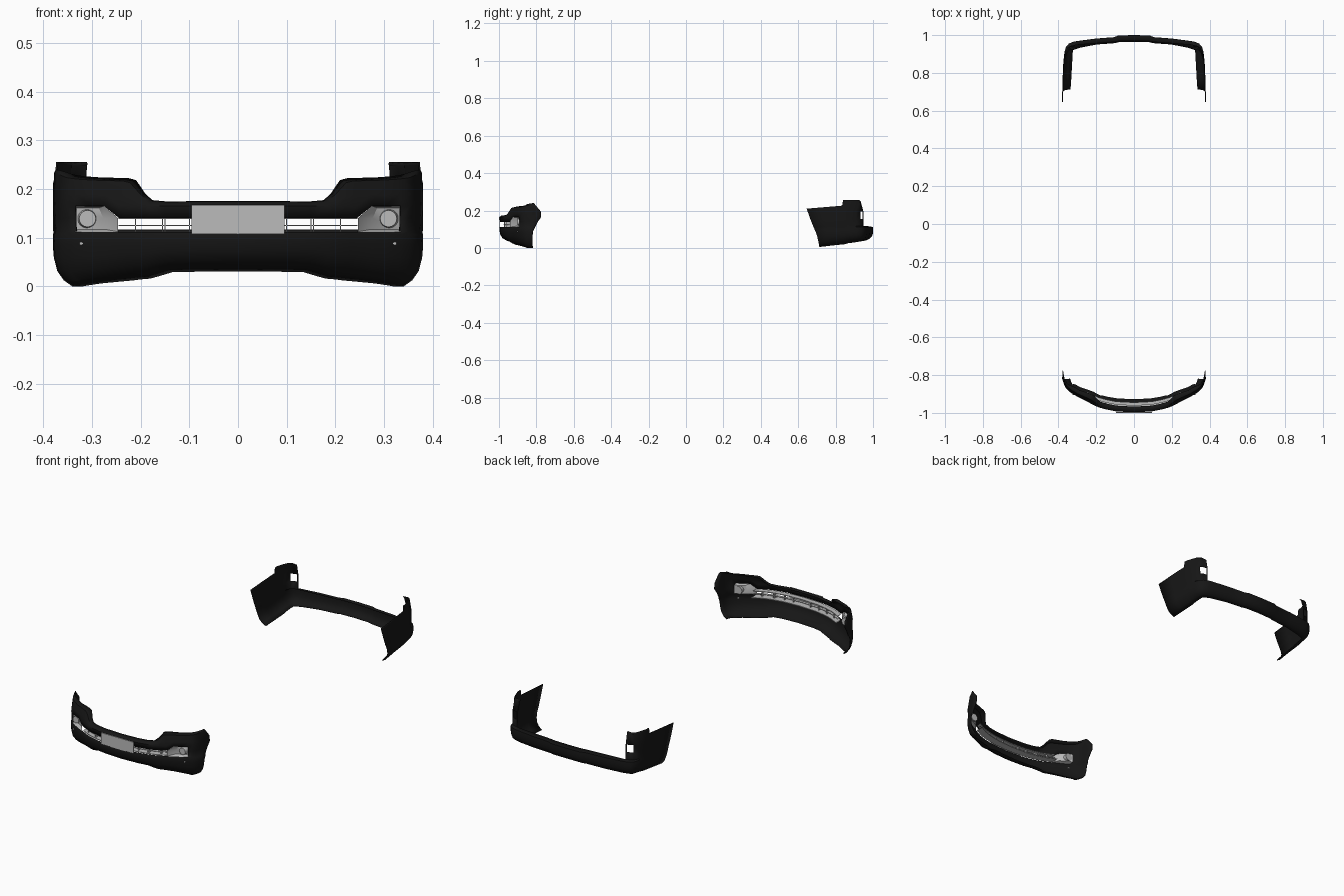
import bpy, bmesh, math
from mathutils import Vector

if "Cube" in bpy.data.objects:
    bpy.data.objects.remove(bpy.data.objects["Cube"])


def material(name, c):
    m = bpy.data.materials.new(name)
    m.diffuse_color = (c, c, c, 1)
    m.use_nodes = True
    m.node_tree.nodes["Principled BSDF"].inputs["Base Color"].default_value = m.diffuse_color
    return m


BLACK = material("black_plastic", 0.008)
SILVER = material("silver_plastic", 0.5)


def interp(table, t):
    if t <= table[0][0]:
        return table[0][1]
    for (a, p), (b, q) in zip(table, table[1:]):
        if t <= b:
            return p + (q - p) * (t - a) / (b - a)
    return table[-1][1]


def finish(bm, name, mat, mirror=True, thick=0):
    me = bpy.data.meshes.new(name)
    bm.to_mesh(me)
    bm.free()
    ob = bpy.data.objects.new(name, me)
    bpy.context.collection.objects.link(ob)
    me.materials.append(mat)
    bpy.ops.object.select_all(action='DESELECT')
    ob.select_set(True)
    bpy.context.view_layer.objects.active = ob
    bpy.ops.object.shade_smooth_by_angle(angle=math.radians(35))
    if mirror:
        ob.modifiers.new("mirror", 'MIRROR').merge_threshold = 0.0005
    if thick:
        s = ob.modifiers.new("wall", 'SOLIDIFY')
        s.thickness, s.offset = thick, -1
    return ob


def inward(st, i, side):
    """Plan normal at a station, pointing into the car (side: 1 front, -1 rear)."""
    if i == 0:
        return Vector((0, side))
    a, b = st[i - 1], st[min(i + 1, len(st) - 1)]
    t = Vector((b[0] - a[0], b[1] - a[1])).normalized()
    return Vector((-t.y, t.x)) * side


def shell(name, st, rows, arch, y0, side, keep):
    """Loft a half bumper through stations; the last edge follows the wheel arch."""
    bm, grid = bmesh.new(), []
    for i, s in enumerate(st):
        n = inward(st, i, side)
        w = min(1, max(0, (s[1] - y0) / (st[-1][1] - y0)))
        col = []
        for z, d in rows(s):
            y = s[1] + w * (interp(arch, z) - st[-1][1])
            col.append(bm.verts.new((s[0] + n.x * d, y + n.y * d, z)))
        grid.append(col)
    for i in range(len(st) - 1):
        for j in range(len(grid[0]) - 1):
            q = [grid[i][j], grid[i + 1][j], grid[i + 1][j + 1], grid[i][j + 1]]
            q = [q[k] for k in keep(st[i][0], j)]
            if q:
                bm.faces.new(q if side > 0 else q[::-1])
    loose = [v for v in bm.verts if not v.link_faces]
    bmesh.ops.delete(bm, geom=loose, context='VERTS')
    return finish(bm, name, BLACK, thick=0.004)


# stations: x, y, top z, bottom z, lower tuck, upper tuck
FRONT = [(0, -.997, .175, .03, .068, .03), (.095, -.992, .175, .03, .068, .03),
         (.15, -.981, .174, .029, .066, .03), (.185, -.971, .177, .02, .064, .03),
         (.205, -.963, .19, .016, .06, .035), (.23, -.95, .218, .014, .06, .045),
         (.245, -.942, .222, .012, .06, .045), (.275, -.926, .223, .009, .055, .04),
         (.305, -.911, .224, .006, .05, .035), (.335, -.893, .226, .002, .048, .035),
         (.352, -.878, .228, 0, .044, .03), (.362, -.862, .23, 0, .04, .025),
         (.369, -.835, .235, 0, .04, .015), (.375, -.8, .238, 0, .04, .01),
         (.38, -.765, .24, 0, .04, .006)]
REAR = [(0, 1.0, .255, .042, .034, .03), (.085, .998, .255, .041, .034, .03),
        (.105, .989, .255, .04, .03, .025), (.2, .982, .255, .038, .03, .025),
        (.29, .97, .255, .035, .035, .02), (.318, .966, .255, .034, .04, .018),
        (.326, .963, .255, .034, .04, .018), (.345, .955, .255, .033, .04, .015),
        (.36, .938, .255, .032, .04, .01), (.368, .91, .255, .03, .042, .005),
        (.373, .86, .255, .025, .045, 0), (.374, .84, .255, .021, .045, 0),
        (.3745, .835, .226, .02, .045, 0), (.378, .74, .218, .013, .045, 0),
        (.38, .645, .21, .005, .042, 0)]
LOWER = [(0, 1), (.12, .55), (.3, .22), (.55, .05), (.8, 0)]


# front bumper skin with grille and fog lamp openings
def front_rows(s):
    r = [(s[3] + (.107 - s[3]) * f, s[4] * k) for f, k in LOWER]
    r += [(.107, 0), (.112, .003), (.14, .002), (.165, 0)]
    return r + [(.165 + (s[2] - .165) * f, s[5] * k)
                for f, k in ((.4, .12), (.9, .4), (1, 1))]


def front_keep(x, j):
    if j == 6 and x < .334 or j == 7 and .274 < x < .334:
        return ()
    if j == 7 and .244 < x < .274:
        return (0, 2, 3)
    return (0, 1, 2, 3)


shell("front_bumper", FRONT, front_rows,
      [(0, -.825), (.085, -.82), (.13, -.8), (.18, -.765), (.24, -.815)],
      -.87, 1, front_keep)


# rear bumper skin with step shelf, corner posts and corner openings
def rear_rows(s):
    r = [(s[3] + (.1 - s[3]) * f, s[4] * k) for f, k in LOWER]
    return r + [(.1, 0), (.112, .001), (.117, s[5]), (.155, s[5]),
                (.195, s[5]), (s[2] - .006, s[5] * 1.8), (s[2], s[5] * 2.3)]


def rear_keep(x, j):
    if j >= 7 and x < .317 or j == 8 and .325 < x < .359:
        return ()
    return (0, 1, 2, 3)


shell("rear_bumper", REAR, rear_rows,
      [(0, .715), (.07, .7), (.14, .67), (.21, .645)], .9, -1, rear_keep)


def on_front(x, z, d):
    y = interp([(s[0], s[1]) for s in FRONT], x)
    return Vector((x, y + d, z))


# grille bars following the front curve
def bar(name, d0, d1, z0, z1):
    bm, prev = bmesh.new(), None
    for s in FRONT[:7]:
        ring = [bm.verts.new(on_front(s[0], z, d))
                for d, z in ((d0, z0), (d1, z0), (d1, z1), (d0, z1))]
        if prev:
            for k in range(4):
                bm.faces.new((prev[k], prev[k - 1], ring[k - 1], ring[k]))
        prev = ring
    bmesh.ops.recalc_face_normals(bm, faces=bm.faces)
    finish(bm, name, SILVER)


bar("grille_bottom_bar", .012, .052, .109, .113)
bar("grille_middle_bar", .022, .036, .1235, .1255)
bar("grille_top_bar", .012, .038, .138, .142)


def box(name, lo, hi, mat, mirror):
    bm = bmesh.new()
    bmesh.ops.create_cube(bm, size=1)
    lo, hi = Vector(lo), Vector(hi)
    for v in bm.verts:
        v.co = (lo + hi) / 2 + v.co * (hi - lo)
    finish(bm, name, mat, mirror)


for x in (.05, .1, .15, .155, .21):
    y = on_front(x, 0, 0).y
    box("grille_upright", (x - .001, y + .02, .112), (x + .001, y + .036, .139), SILVER, True)

# plate panel
box("plate_panel", (-.095, -1, .107), (.095, -.996, .167), SILVER, False)

# fog lamp bezel: slanted rim down to a recessed floor
bm = bmesh.new()
outer = [(.246, .112), (.335, .112), (.335, .165), (.275, .165), (.246, .14)]
inner = [(.272, .117), (.332, .117), (.332, .161), (.286, .161), (.276, .14)]
a = [bm.verts.new(on_front(x, z, .001)) for x, z in outer]
b = [bm.verts.new(on_front(x, z, .022)) for x, z in inner]
for k in range(5):
    bm.faces.new((a[k - 1], a[k], b[k], b[k - 1]))
bm.faces.new(b)
finish(bm, "fog_lamp_bezel", SILVER)


# round lamps and parking sensors
def disc(name, x, z, y0, y1, r, n):
    bm = bmesh.new()
    bmesh.ops.create_cone(bm, cap_ends=True, segments=n, radius1=r, radius2=r * .85,
                          depth=y1 - y0)
    for v in bm.verts:
        v.co = Vector((x + v.co.x, (y0 + y1) / 2 - v.co.z, z + v.co.y))
    bmesh.ops.recalc_face_normals(bm, faces=bm.faces)
    finish(bm, name, SILVER)


disc("fog_lamp", .309, .139, -.902, -.875, .02, 32)
disc("parking_sensor", .322, .088, -.904, -.89, .004, 16)
